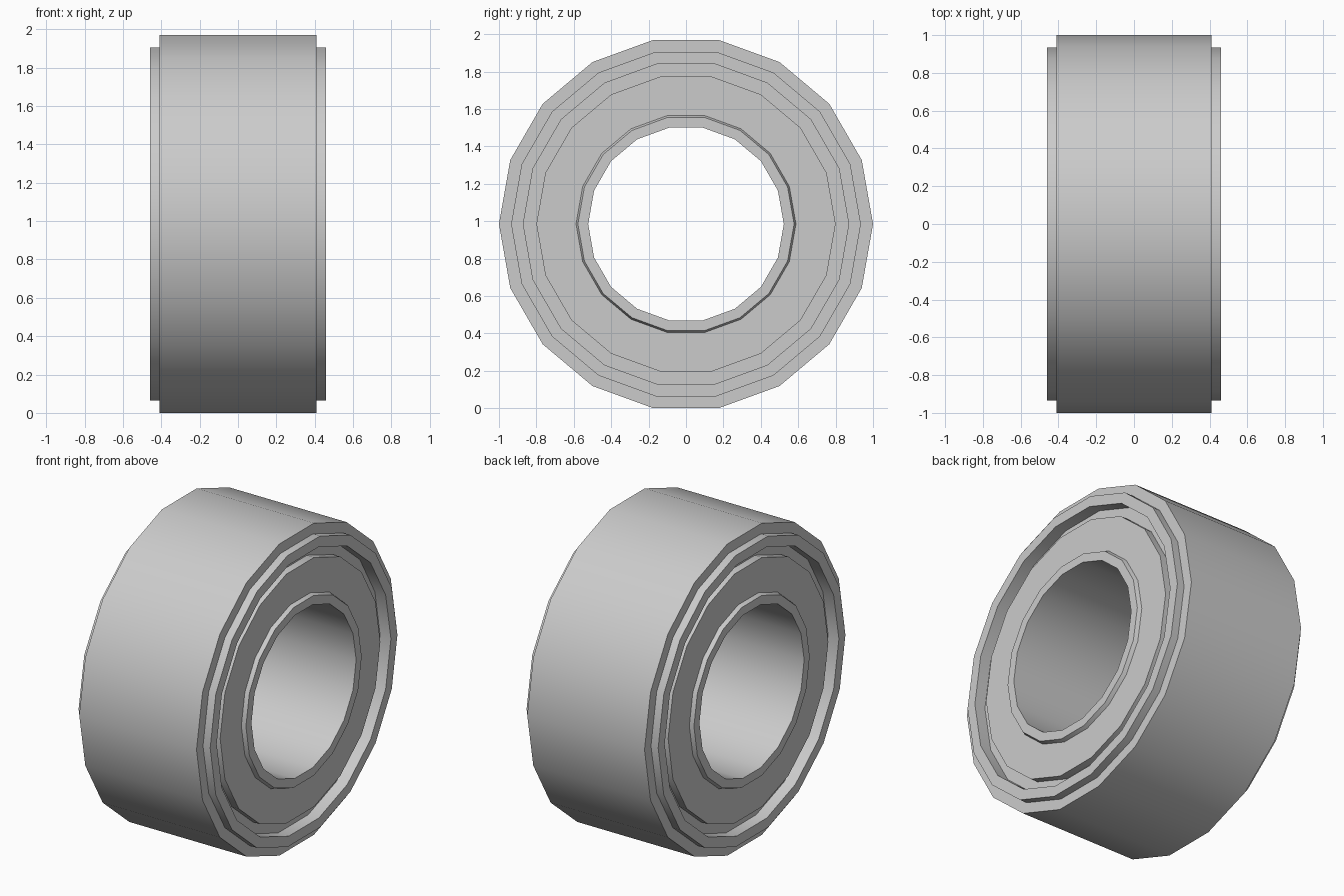
import bpy, bmesh, math

if "Cube" in bpy.data.objects:
    bpy.data.objects.remove(bpy.data.objects["Cube"])

SIDES = 18
CENTRE_Z = math.cos(math.pi / SIDES)


def lathe(name, half):
    """Revolve a half profile of (x, radius), mirrored in x, about the x axis."""
    profile = half + [(-x, r) for x, r in reversed(half)]
    bm = bmesh.new()
    rings = []
    for i in range(SIDES):
        a = 2 * math.pi * i / SIDES
        rings.append([bm.verts.new((x, r * math.cos(a), r * math.sin(a)))
                      for x, r in profile])
    n = len(profile)
    for i in range(SIDES):
        p, q = rings[i], rings[(i + 1) % SIDES]
        for j in range(n):
            k = (j + 1) % n
            bm.faces.new((p[j], p[k], q[k], q[j]))
    bmesh.ops.recalc_face_normals(bm, faces=bm.faces)
    mesh = bpy.data.meshes.new(name)
    bm.to_mesh(mesh)
    bm.free()
    obj = bpy.data.objects.new(name, mesh)
    obj.location.z = CENTRE_Z
    bpy.context.collection.objects.link(obj)
    bpy.ops.object.select_all(action='DESELECT')
    obj.select_set(True)
    bpy.context.view_layer.objects.active = obj
    bpy.ops.object.shade_smooth_by_angle(angle=math.radians(30))


# One closed section: bore, hub collar, side disc, groove, rim lip, tread
lathe("roller_wheel", [
    (0.46, 0.523), (0.46, 0.578),
    (0.435, 0.588), (0.435, 0.80),
    (0.385, 0.80), (0.385, 0.87),
    (0.46, 0.87), (0.46, 0.935),
    (0.41, 0.935), (0.41, 1.0),
])
